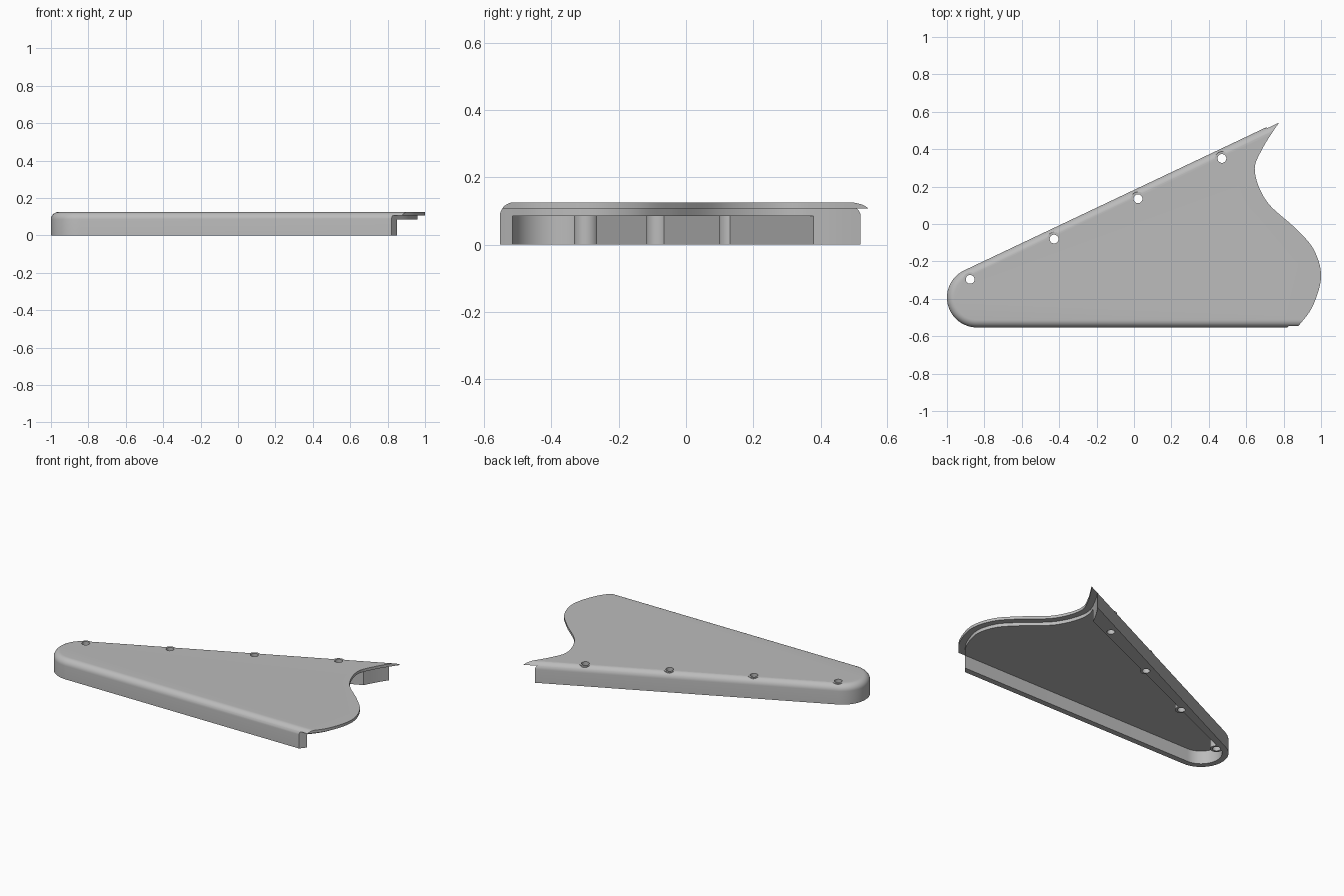
import bpy, bmesh, math
from mathutils import Vector
from mathutils.geometry import interpolate_bezier

if "Cube" in bpy.data.objects:
    bpy.data.objects.remove(bpy.data.objects["Cube"])

HEIGHT, ROOF_Z, LIP_Z = 0.125, 0.085, 0.107
WALL, FILLET, STEP = 0.037, 0.04, 0.04
NOSE = Vector((-0.84, -0.393))
NOSE_R = 0.16
SLOPE = math.radians(25.35)

grey = bpy.data.materials.new("plain grey")
grey.use_nodes = True
grey.diffuse_color = (0.5, 0.5, 0.5, 1)
grey.node_tree.nodes["Principled BSDF"].inputs["Base Color"].default_value = (0.5, 0.5, 0.5, 1)


def outline(inset):
    """Rounded nose with straight front and sloped back, run out past the right end."""
    r = NOSE_R - inset
    start, end = math.pi / 2 + SLOPE, 1.5 * math.pi
    pts = []
    for i in range(25):
        a = start + (end - start) * i / 24
        pts.append(NOSE + Vector((math.cos(a), math.sin(a))) * r)
    far = 1.3
    pts.append(Vector((far, pts[-1].y)))
    pts.append(Vector((far, pts[0].y + (far - pts[0].x) * math.tan(SLOPE))))
    return pts


def loft(name, rings):
    """Closed solid from a stack of (points, z) rings."""
    bm = bmesh.new()
    loops = [[bm.verts.new((p.x, p.y, z)) for p in pts] for pts, z in rings]
    n = len(loops[0])
    for low, high in zip(loops, loops[1:]):
        for i in range(n):
            j = (i + 1) % n
            bm.faces.new((low[i], low[j], high[j], high[i]))
    bm.faces.new(loops[0][::-1])
    bm.faces.new(loops[-1])
    bmesh.ops.recalc_face_normals(bm, faces=bm.faces)
    mesh = bpy.data.meshes.new(name)
    bm.to_mesh(mesh)
    bm.free()
    mesh.materials.append(grey)
    ob = bpy.data.objects.new(name, mesh)
    bpy.context.collection.objects.link(ob)
    return ob


def circle(x, y, r, n=32):
    return [Vector((x + r * math.cos(math.tau * i / n), y + r * math.sin(math.tau * i / n)))
            for i in range(n)]


def combine(target, tool, operation):
    mod = target.modifiers.new(tool.name, 'BOOLEAN')
    mod.operation, mod.solver, mod.object = operation, 'EXACT', tool
    bpy.context.view_layer.objects.active = target
    bpy.ops.object.modifier_apply(modifier=mod.name)
    bpy.data.objects.remove(tool)


def end_curve():
    """Wavy right-hand edge, from beyond the back tip to beyond the front."""
    keys = [Vector(k) for k in ((0.86, 0.65), (0.785, 0.555), (0.685, 0.40), (0.646, 0.28),
                                (0.71, 0.12), (0.86, -0.02), (0.96, -0.135), (1.0, -0.28),
                                (0.955, -0.44), (0.875, -0.55), (0.79, -0.65))]
    pts = []
    for i in range(len(keys) - 1):
        a, b = keys[i], keys[i + 1]
        before, after = keys[max(i - 1, 0)], keys[min(i + 2, len(keys) - 1)]
        pts += interpolate_bezier(a, a + (b - before) / 6, b - (after - a) / 6, b, 9)[:-1]
    return [Vector((p[0], p[1])) for p in pts] + [keys[-1]]


def shifted(pts, d):
    """Move a path sideways, towards the body."""
    out = []
    for i, p in enumerate(pts):
        t = (pts[min(i + 1, len(pts) - 1)] - pts[max(i - 1, 0)]).normalized()
        out.append(p + Vector((t.y, -t.x)) * d)
    return out


# Shell with a rounded upper edge
rings = [(outline(0), 0)]
for i in range(9):
    a = math.pi / 2 * i / 8
    rings.append((outline(FILLET * (1 - math.cos(a))), HEIGHT - FILLET * (1 - math.sin(a))))
cover = loft("cover_shell", rings)

# Hollow underside
inner = outline(WALL)
for p in inner[-2:]:
    p.x += 0.2
combine(cover, loft("cavity", [(inner, -0.1), (inner, ROOF_Z)]), 'DIFFERENCE')

# Screw bosses along the sloped wall
holes = [(-0.876 + 0.4487 * i, -0.296 + 0.2155 * i) for i in range(4)]
for x, y in holes:
    ring = circle(x, y, 0.037)
    combine(cover, loft("boss", [(ring, 0), (ring, HEIGHT - 0.0004)]), 'UNION')
for x, y in holes:
    ring = circle(x, y, 0.0235)
    combine(cover, loft("screw_hole", [(ring, -0.1), (ring, 0.3)]), 'DIFFERENCE')

# Wavy end, with the walls and lower layer set back under a thin lip
edge = end_curve()
for name, d, top in (("end_cut", 0, 0.3), ("step_cut", STEP, LIP_Z)):
    path = shifted(edge, d)
    region = path + [Vector((1.7, path[-1].y)), Vector((1.7, 1.0)), Vector((path[0].x, 1.0))]
    combine(cover, loft(name, [(region, -0.2), (region, top)]), 'DIFFERENCE')

bpy.ops.object.select_all(action='DESELECT')
cover.select_set(True)
bpy.context.view_layer.objects.active = cover
bpy.ops.object.shade_smooth_by_angle(angle=math.radians(30))
